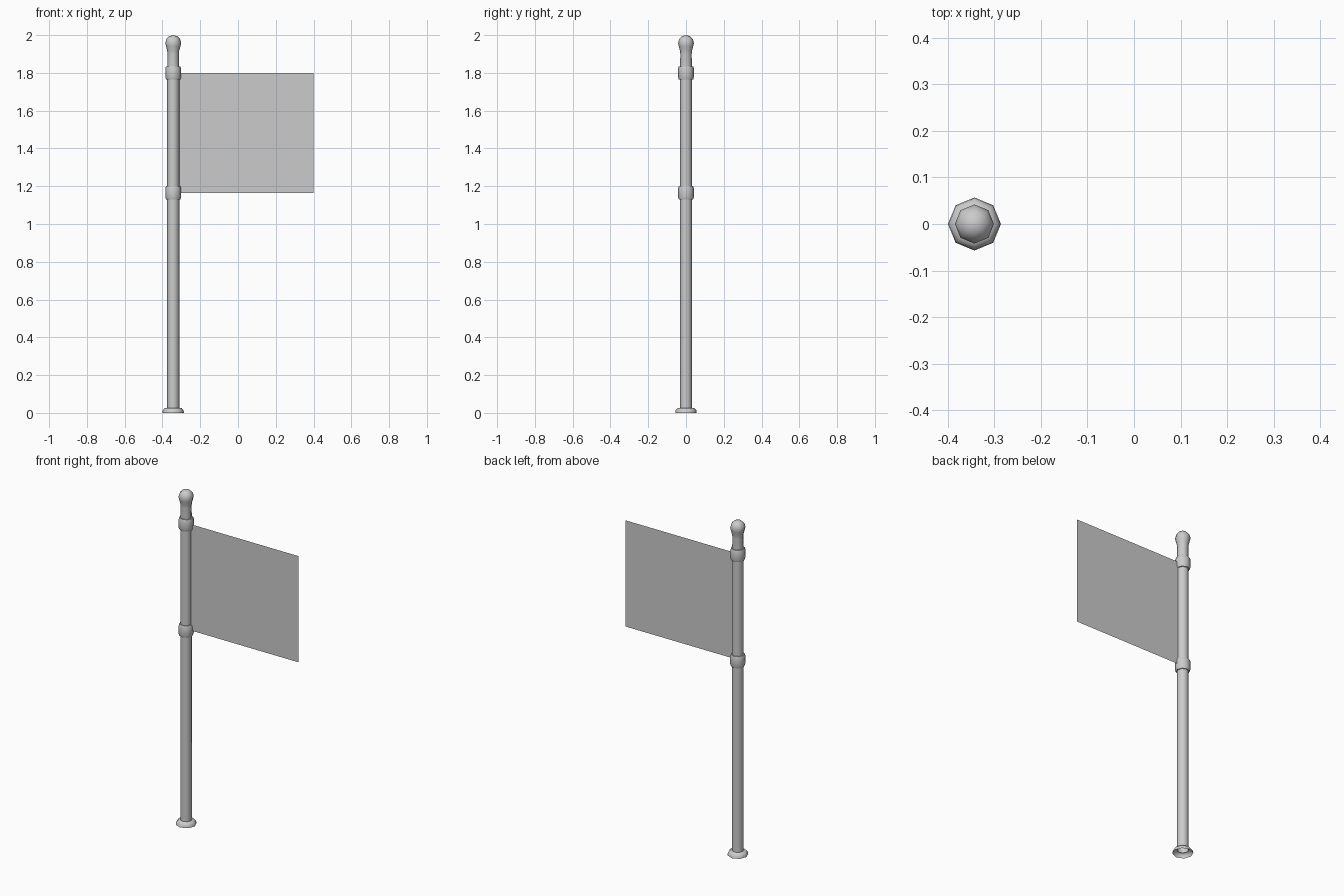
import bpy, bmesh
from math import cos, sin, pi, radians

if "Cube" in bpy.data.objects:
    bpy.data.objects.remove(bpy.data.objects["Cube"])

PX, SIDES = -0.343, 8


def finish(name, bm):
    mesh = bpy.data.meshes.new(name)
    bm.to_mesh(mesh)
    bm.free()
    ob = bpy.data.objects.new(name, mesh)
    bpy.context.collection.objects.link(ob)
    return ob


def lathe(name, profile):
    """Eight-sided turned part around the pole axis; profile is (radius, z), bottom to top."""
    bm = bmesh.new()
    rings = []
    for r, z in profile:
        n = 1 if r == 0 else SIDES
        rings.append([bm.verts.new((PX + r * cos(2 * pi * i / SIDES),
                                    r * sin(2 * pi * i / SIDES), z)) for i in range(n)])
    for a, b in zip(rings, rings[1:]):
        for i in range(SIDES):
            j = (i + 1) % SIDES
            if len(b) == 1:
                bm.faces.new((a[i], a[j], b[0]))
            else:
                bm.faces.new((a[i], a[j], b[j], b[i]))
    ob = finish(name, bm)
    bpy.context.view_layer.objects.active = ob
    ob.select_set(True)
    bpy.ops.object.shade_smooth_by_angle(angle=radians(50))
    ob.select_set(False)
    return ob


# Pole and flared foot, open underneath
lathe("pole", [(0.032, 0.02), (0.032, 1.80)])
lathe("foot", [(0.057, 0.0), (0.055, 0.014), (0.045, 0.025), (0.032, 0.027)])

# Collars that hold the flag corners
for name, z in (("lower_collar", 1.165), ("upper_collar", 1.80)):
    lathe(name, [(0.032, z - 0.035), (0.038, z - 0.035), (0.042, z - 0.022),
                 (0.042, z + 0.022), (0.038, z + 0.035), (0.032, z + 0.035)])

# Neck rising into the ball finial
ball = [(0.042 * cos(radians(a)), 1.958 + 0.042 * sin(radians(a)))
        for a in (-25, 0, 30, 60)]
lathe("finial", [(0.032, 1.80), (0.030, 1.90), (0.032, 1.918)] + ball + [(0, 2.0)])

# Flag: a single flat sheet
bm = bmesh.new()
bm.faces.new([bm.verts.new((x, 0, z)) for x, z in
              ((PX + 0.03, 1.165), (0.40, 1.165), (0.40, 1.80), (PX + 0.03, 1.80))])
finish("flag", bm)
